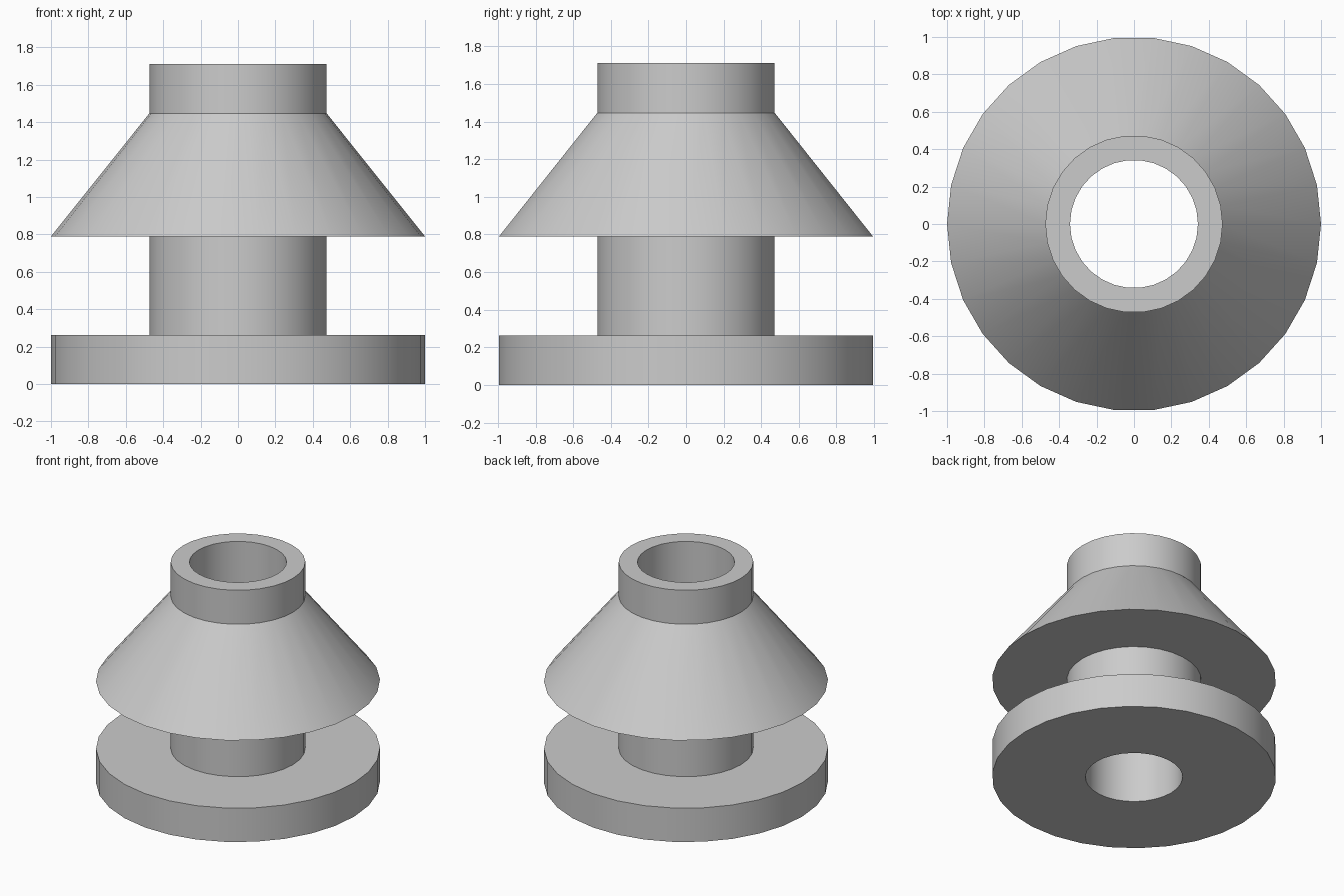
import bpy
import bmesh
from math import cos, sin, tau, radians

cube = bpy.data.objects.get("Cube")
if cube:
    bpy.data.objects.remove(cube, do_unlink=True)

SIDES = 30
BORE, TUBE, RIM = 0.342, 0.474, 1.0
FLANGE_TOP, CONE_BOTTOM, CONE_TOP, TOP = 0.263, 0.789, 1.447, 1.711

# Closed half section (radius, height): flange, neck, cone, collar, bore
profile = [
    (BORE, 0), (RIM, 0), (RIM, FLANGE_TOP), (TUBE, FLANGE_TOP),
    (TUBE, CONE_BOTTOM), (RIM, CONE_BOTTOM), (TUBE, CONE_TOP),
    (TUBE, TOP), (BORE, TOP),
]


def lathe(name, section, material):
    """Revolve a closed section around z."""
    bm = bmesh.new()
    rings = []
    for i in range(SIDES):
        a = tau * i / SIDES
        rings.append([bm.verts.new((r * cos(a), r * sin(a), z)) for r, z in section])
    count = len(section)
    for i, ring in enumerate(rings):
        following = rings[(i + 1) % SIDES]
        for j in range(count):
            k = (j + 1) % count
            bm.faces.new((ring[j], following[j], following[k], ring[k]))
    bmesh.ops.recalc_face_normals(bm, faces=bm.faces)
    mesh = bpy.data.meshes.new(name)
    bm.to_mesh(mesh)
    bm.free()
    mesh.materials.append(material)
    obj = bpy.data.objects.new(name, mesh)
    bpy.context.collection.objects.link(obj)
    return obj


# Plain grey finish
grey = bpy.data.materials.new("light grey")
grey.use_nodes = True
grey.diffuse_color = (0.6, 0.6, 0.6, 1)
shader = next(n for n in grey.node_tree.nodes if n.type == "BSDF_PRINCIPLED")
shader.inputs["Base Color"].default_value = grey.diffuse_color

# Hollow flanged bushing with a conical skirt
bushing = lathe("flanged_cone_bushing", profile, grey)
for other in bpy.context.selected_objects:
    other.select_set(False)
bushing.select_set(True)
bpy.context.view_layer.objects.active = bushing
bpy.ops.object.shade_smooth_by_angle(angle=radians(30))
